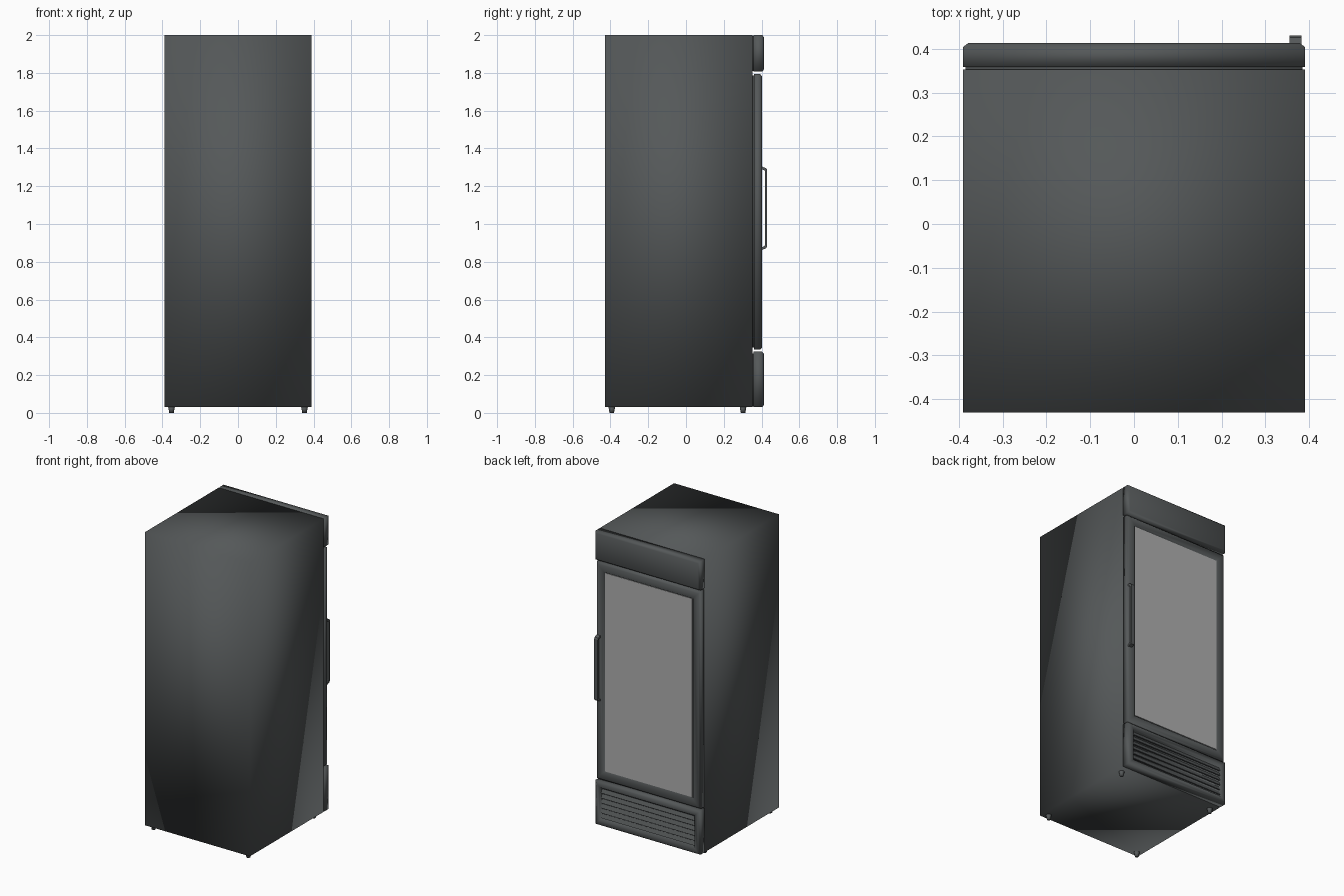
import bpy
import bmesh
from math import radians
from mathutils import Matrix, Vector

cube = bpy.data.objects.get("Cube")
if cube:
    bpy.data.objects.remove(cube, do_unlink=True)


def material(name, color):
    mat = bpy.data.materials.new(name)
    mat.use_nodes = True
    mat.diffuse_color = color
    mat.node_tree.nodes["Principled BSDF"].inputs["Base Color"].default_value = color
    return mat


charcoal = material("charcoal", (0.09, 0.098, 0.1, 1))
glass = material("pale grey glass", (0.43, 0.43, 0.43, 1))


def finish(bm, name, mat=charcoal, smooth=True):
    bmesh.ops.recalc_face_normals(bm, faces=bm.faces)
    for face in bm.faces:
        face.smooth = smooth
    mesh = bpy.data.meshes.new(name)
    bm.to_mesh(mesh)
    bm.free()
    mesh.materials.append(mat)
    obj = bpy.data.objects.new(name, mesh)
    bpy.context.collection.objects.link(obj)
    return obj


def box_mesh(half_x, y0, y1, z0, z1):
    bm = bmesh.new()
    size = Matrix.Diagonal((2 * half_x, y1 - y0, z1 - z0, 1))
    centre = Matrix.Translation((0, (y0 + y1) / 2, (z0 + z1) / 2))
    bmesh.ops.create_cube(bm, size=1, matrix=centre @ size)
    return bm


def box(name, *dims, mat=charcoal, smooth=True):
    return finish(box_mesh(*dims), name, mat, smooth)


def panel(name, dims, steps):
    """Box whose +y face is inset repeatedly; each step is (thickness, push)."""
    bm = box_mesh(*dims)
    bm.normal_update()
    face = max(bm.faces, key=lambda f: f.normal.y)
    for thickness, push in steps:
        bmesh.ops.inset_region(bm, faces=[face], thickness=thickness, use_even_offset=True)
        bmesh.ops.translate(bm, verts=face.verts, vec=Vector((0, push, 0)))
    return finish(bm, name)


# Cabinet body and the narrow seams behind the fascia parts
box("cabinet", 0.39, -0.43, 0.352, 0.03, 2.0)
box("header_seam", 0.384, 0.35, 0.36, 1.81, 1.995)
box("door_gasket", 0.378, 0.35, 0.362, 0.345, 1.785)
box("base_seam", 0.384, 0.35, 0.36, 0.035, 0.315)

# Header, door frame and base grille surround
panel("header", (0.39, 0.358, 0.404, 1.807, 2.0), [(0.012, 0.009)])
panel("door_frame", (0.387, 0.36, 0.393, 0.335, 1.793),
      [(0.012, 0.01), (0.04, 0), (0.008, -0.008)])
panel("base_surround", (0.39, 0.358, 0.402, 0.03, 0.325),
      [(0.012, 0.011), (0.026, 0), (0.005, -0.022)])
box("glass_pane", 0.325, 0.392, 0.398, 0.397, 1.731, mat=glass, smooth=False)

# Slanted louvres in the base grille
for i in range(6):
    bm = box_mesh(0.346, -0.003, 0.003, -0.014, 0.014)
    place = Matrix.Translation((0, 0.4, 0.094 + i * 0.0335))
    bm.transform(place @ Matrix.Rotation(radians(24), 4, "X"))
    finish(bm, f"grille_louvre_{i + 1}", smooth=False)

# Pull handle: a bracket profile extruded across x
bm = bmesh.new()
outer = [(0.4, 0.862), (0.425, 0.872), (0.43, 0.882), (0.43, 1.285), (0.425, 1.295), (0.4, 1.305)]
inner = [(0.4, 0.876), (0.417, 0.885), (0.418, 0.89), (0.418, 1.277), (0.417, 1.282), (0.4, 1.291)]
rows = [[bm.verts.new((0.355, y, z)) for y, z in path] for path in (outer, inner)]
faces = [bm.faces.new((rows[0][i], rows[0][i + 1], rows[1][i + 1], rows[1][i]))
         for i in range(len(outer) - 1)]
result = bmesh.ops.extrude_face_region(bm, geom=faces, use_keep_orig=True)
moved = [v for v in result["geom"] if isinstance(v, bmesh.types.BMVert)]
bmesh.ops.translate(bm, verts=moved, vec=Vector((0.027, 0, 0)))
finish(bm, "door_handle", smooth=False)

# Four tapered feet
for side, x in (("right", -0.352), ("left", 0.352)):
    for end, y in (("front", -0.393), ("back", 0.302)):
        bm = bmesh.new()
        bmesh.ops.create_cone(bm, cap_ends=True, segments=12, radius1=0.012, radius2=0.018,
                              depth=0.034, matrix=Matrix.Translation((x, y, 0.017)))
        finish(bm, f"{end}_{side}_foot")
